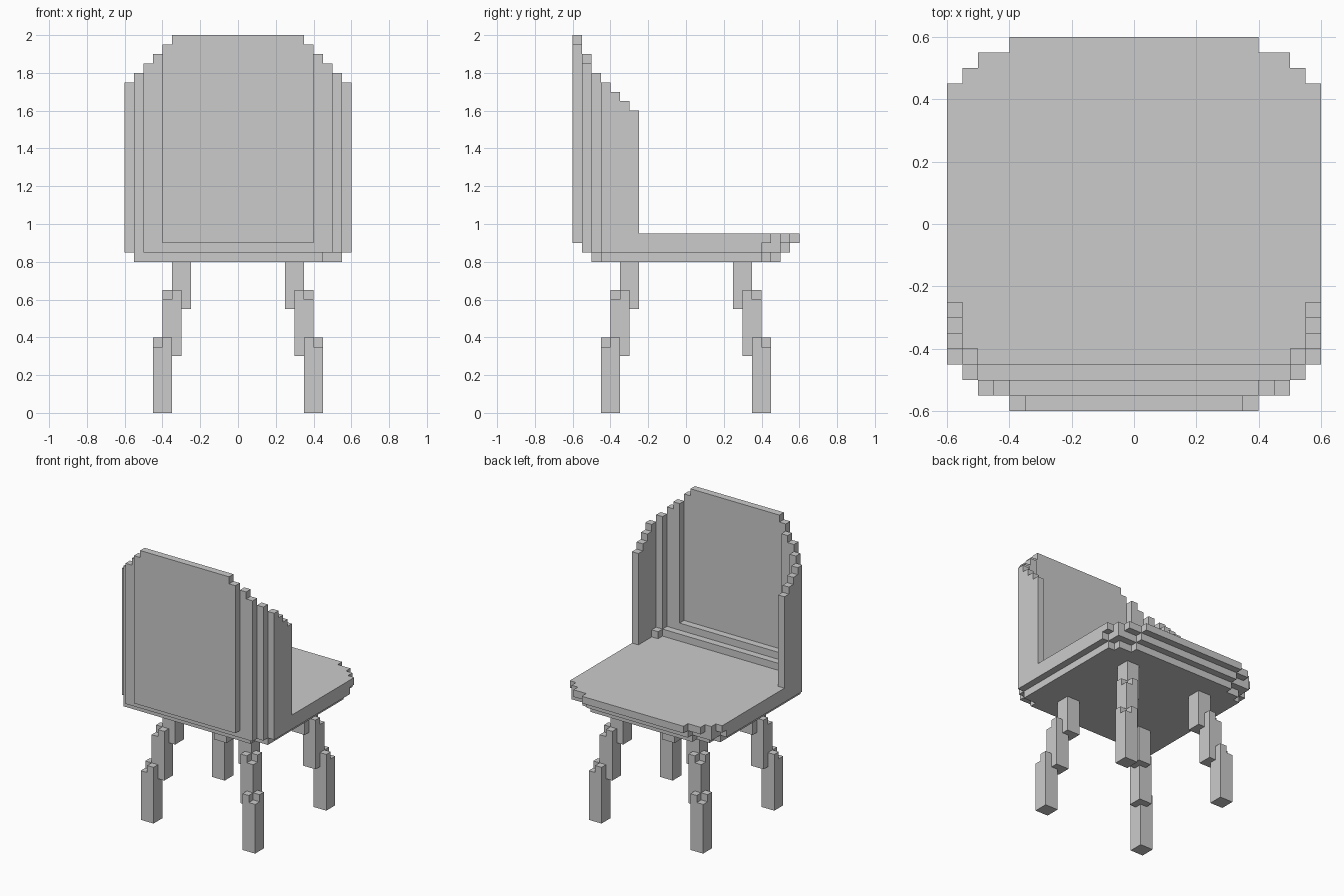
import bpy, bmesh, math
from mathutils import Vector

if "Cube" in bpy.data.objects:
    bpy.data.objects.remove(bpy.data.objects["Cube"])

U = 0.05  # block size; all sizes below are in blocks


def box(x0, x1, y0, y1, z0, z1):
    return {(x, y, z) for x in range(x0, x1)
            for y in range(y0, y1) for z in range(z0, z1)}


def both(x0, x1, y0, y1, z0, z1):
    """Box on the right side plus its mirror image on the left."""
    return box(x0, x1, y0, y1, z0, z1) | box(-x1, -x0, y0, y1, z0, z1)


def build(name, cells):
    """Make a mesh from the exposed faces of a set of blocks."""
    bm = bmesh.new()
    verts = {}

    def vert(p):
        if p not in verts:
            verts[p] = bm.verts.new(Vector(p) * U)
        return verts[p]

    for c in sorted(cells):
        for a in range(3):
            for s in (0, 1):
                n = list(c)
                n[a] += 2 * s - 1
                if tuple(n) in cells:
                    continue
                b, d = (a + 1) % 3, (a + 2) % 3
                ring = []
                for i, j in ((0, 0), (1, 0), (1, 1), (0, 1)):
                    p = list(c)
                    p[a] += s
                    p[b] += i
                    p[d] += j
                    ring.append(vert(tuple(p)))
                bm.faces.new(ring if s else ring[::-1])
    # merge coplanar block faces into large flat faces
    bmesh.ops.dissolve_limit(bm, angle_limit=math.radians(1),
                             verts=bm.verts, edges=bm.edges)
    me = bpy.data.meshes.new(name)
    bm.to_mesh(me)
    bm.free()
    ob = bpy.data.objects.new(name, me)
    bpy.context.collection.objects.link(ob)
    return ob


# Seat: three stacked rounded layers (half width, back y, front y)
layers = {
    16: [(11, -10, 8), (10, -10, 9), (8, -10, 10)],
    17: [(12, -9, 8), (11, -10, 10), (10, -11, 10), (8, -11, 11)],
    18: [(12, -9, 9), (11, -10, 10), (10, -11, 11), (8, -12, 12)],
}
seat = set()
for z, strips in layers.items():
    for w, y0, y1 in strips:
        seat |= box(-w, w, y0, y1, z, z + 1)
seat -= box(9, 11, -10, -9, 16, 17)  # small corner notch
build("seat", seat)

# Backrest: flat panel, curved shell of columns, sloping side wings
back = box(-8, 8, -12, -11, 19, 39) | box(-7, 7, -12, -11, 39, 40)
back |= both(8, 9, -11, -10, 19, 38) | both(9, 10, -11, -10, 19, 37)
back |= both(10, 11, -10, -9, 19, 36)
for i in range(4):
    back |= both(11, 12, -9 + i, -8 + i, 19, 35 - i)
# stepped fillet where the backrest meets the seat
back |= box(-8, 8, -11, -10, 19, 21) | box(-10, 10, -10, -9, 19, 20)
back |= both(10, 11, -9, -8, 19, 20)
build("backrest", back)

# Legs: three square segments stepping outwards to the floor
leg = box(5, 7, 5, 7, 11, 16)
leg |= box(6, 8, 6, 8, 6, 13) - {(7, 7, 12)}
leg |= box(7, 9, 7, 9, 0, 8) - {(8, 8, 7)}
for sx, side in ((1, "right"), (-1, "left")):
    for sy, end in ((-1, "front"), (1, "rear")):
        build(f"{end}_{side}_leg",
              {(x if sx > 0 else -1 - x, y if sy > 0 else -1 - y, z)
               for x, y, z in leg})
